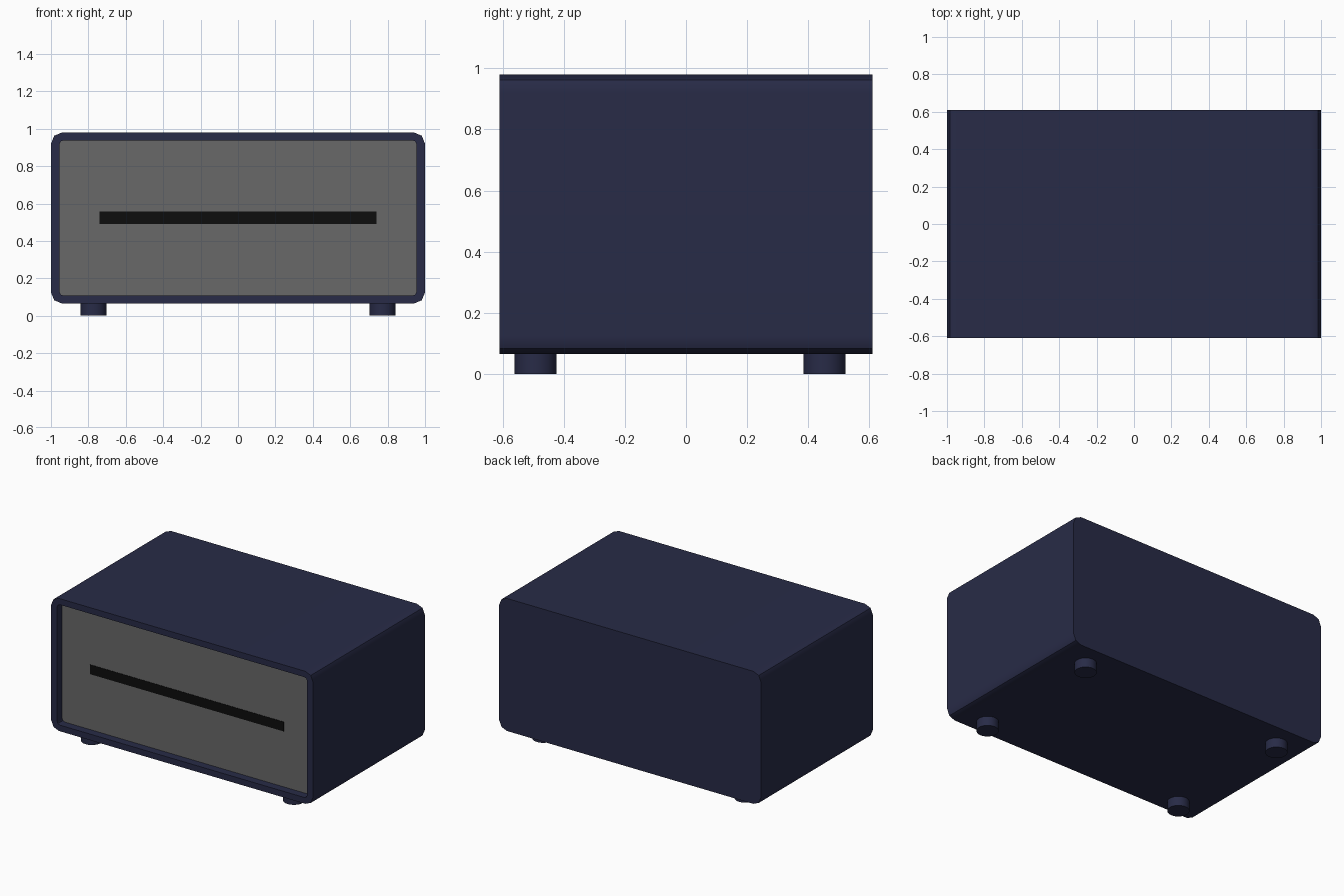
import bpy, bmesh, math

if "Cube" in bpy.data.objects:
    bpy.data.objects.remove(bpy.data.objects["Cube"])

DEPTH = 0.61       # half depth
RECESS = 0.055     # how far the front panel sits back
ZC = 0.5225        # body centre height


def material(name, rgb):
    m = bpy.data.materials.new(name)
    m.diffuse_color = (*rgb, 1)
    m.use_nodes = True
    m.node_tree.nodes["Principled BSDF"].inputs["Base Color"].default_value = m.diffuse_color
    return m


def rounded_rect(hw, z0, z1, r, segs=2):
    pts = []
    corners = [(hw - r, z1 - r), (-hw + r, z1 - r), (-hw + r, z0 + r), (hw - r, z0 + r)]
    for i, (cx, cz) in enumerate(corners):
        for k in range(segs + 1):
            a = math.pi / 2 * (i + k / segs)
            pts.append((cx + r * math.cos(a), cz + r * math.sin(a)))
    return pts


def finish(name, bm, mat):
    me = bpy.data.meshes.new(name)
    bm.to_mesh(me)
    bm.free()
    ob = bpy.data.objects.new(name, me)
    bpy.context.collection.objects.link(ob)
    me.materials.append(mat)
    bpy.context.view_layer.objects.active = ob
    bpy.ops.object.select_all(action='DESELECT')
    ob.select_set(True)
    bpy.ops.object.shade_smooth_by_angle(angle=math.radians(30))
    return ob


navy = material("navy", (0.021, 0.024, 0.063))
grey = material("dark_grey", (0.14, 0.14, 0.14))
black = material("black", (0.004, 0.004, 0.004))

outer = rounded_rect(1.0, 0.065, 0.98, 0.06)
inner = rounded_rect(0.955, 0.107, 0.938, 0.022)

# Housing: rounded box with a recessed front opening
bm = bmesh.new()
rings = [[bm.verts.new((x, y, z)) for x, z in prof] for prof, y in
         ((outer, DEPTH), (outer, -DEPTH), (inner, -DEPTH), (inner, -DEPTH + RECESS))]
n = len(outer)
bm.faces.new(rings[0][::-1])
for a, b in zip(rings, rings[1:]):
    for i in range(n):
        j = (i + 1) % n
        bm.faces.new((a[i], a[j], b[j], b[i]))
# The back cap is flipped to match the walls, so normals face outward
bm.faces.ensure_lookup_table()
bmesh.ops.recalc_face_normals(bm, faces=bm.faces)
back = bm.faces[0]
back.normal_update()
if back.normal.y < 0:
    bmesh.ops.reverse_faces(bm, faces=bm.faces)
housing = finish("housing", bm, navy)
wn = housing.modifiers.new("weighted_normal", 'WEIGHTED_NORMAL')
wn.keep_sharp = True

# Front panel closing the recess
bm = bmesh.new()
face = bm.faces.new([bm.verts.new((x, -DEPTH + RECESS, z)) for x, z in inner])
face.normal_update()
if face.normal.y > 0:
    face.normal_flip()
finish("front_panel", bm, grey)

# Dark slot across the panel
bm = bmesh.new()
bmesh.ops.create_cube(bm, size=1)
bmesh.ops.scale(bm, vec=(1.48, 0.006, 0.065), verts=bm.verts)
bmesh.ops.translate(bm, vec=(0, -DEPTH + RECESS, ZC + 0.001), verts=bm.verts)
finish("slot", bm, black)

# Four round feet
for side, x in (("left", -0.772), ("right", 0.772)):
    for end, y in (("front", -0.492), ("back", 0.453)):
        bm = bmesh.new()
        bmesh.ops.create_cone(bm, cap_ends=True, segments=32,
                              radius1=0.069, radius2=0.069, depth=0.066)
        bmesh.ops.translate(bm, vec=(x, y, 0.033), verts=bm.verts)
        finish(f"{end}_{side}_foot", bm, navy)
